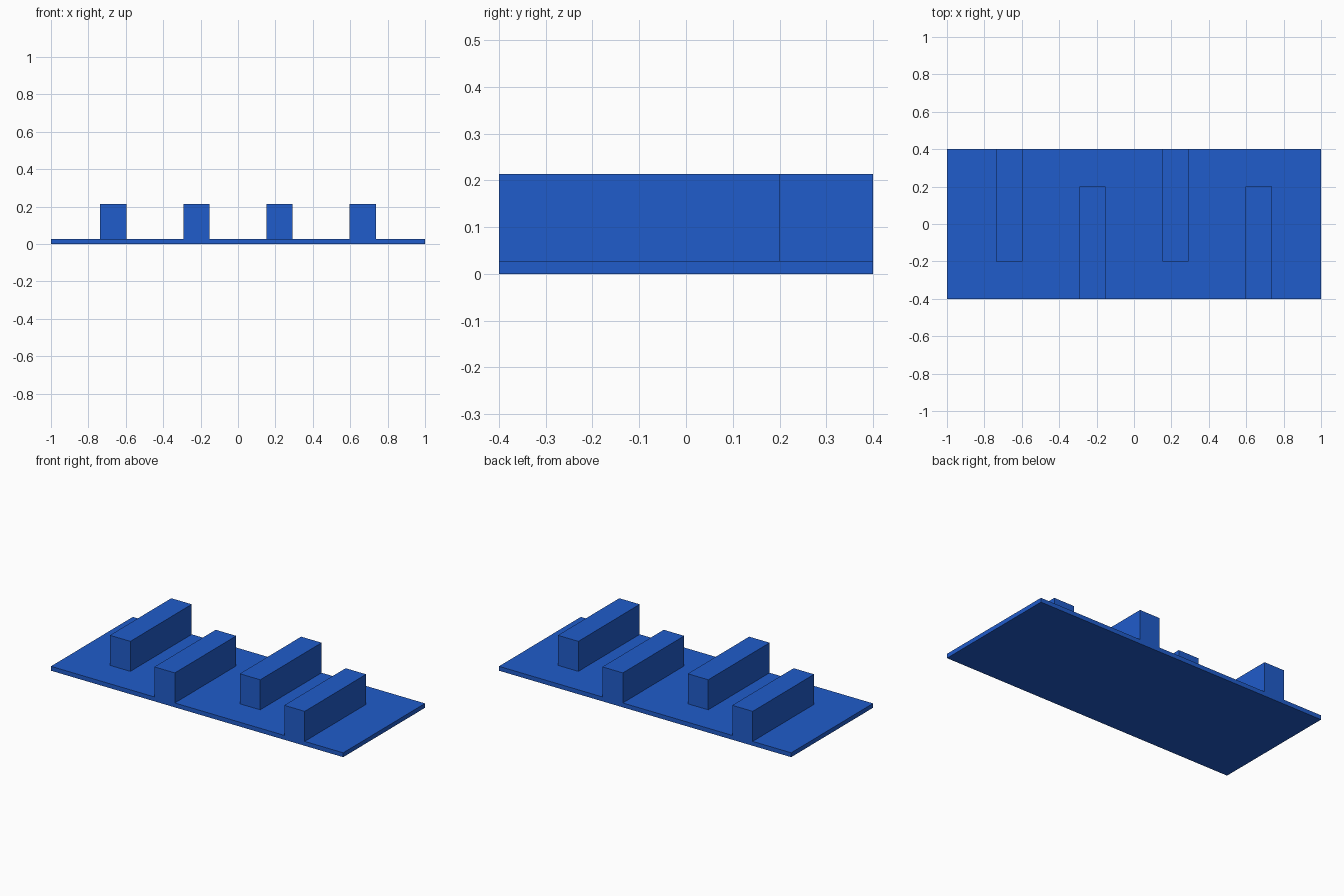
import bpy

cube = bpy.data.objects.get("Cube")
if cube:
    bpy.data.objects.remove(cube, do_unlink=True)

# Single blue material
blue = bpy.data.materials.new("blue")
blue.use_nodes = True
colour = (0.0144, 0.107, 0.597, 1)
blue.diffuse_color = colour
bsdf = next(n for n in blue.node_tree.nodes if n.type == "BSDF_PRINCIPLED")
bsdf.inputs["Base Color"].default_value = colour


def box(name, low, high):
    """Add a box spanning two opposite corners."""
    centre = [(a + b) / 2 for a, b in zip(low, high)]
    bpy.ops.mesh.primitive_cube_add(size=1, location=centre)
    obj = bpy.context.object
    obj.name = name
    obj.scale = [b - a for a, b in zip(low, high)]
    bpy.ops.object.transform_apply(location=False, rotation=False, scale=True)
    obj.data.materials.append(blue)
    return obj


HALF_DEPTH = 0.4
BASE_TOP = 0.027
WALL_TOP = 0.213
WALL_HALF = 0.07
SPACING = 2 / 4.5

# Thin base plate
box("base_plate", (-1, -HALF_DEPTH, 0), (1, HALF_DEPTH, BASE_TOP))

# Baffle walls, alternately flush with the back and front edges
for i in range(4):
    x = (i - 1.5) * SPACING
    if i % 2 == 0:
        name, y0, y1 = "back_baffle", -0.2, HALF_DEPTH
    else:
        name, y0, y1 = "front_baffle", -HALF_DEPTH, 0.2
    box(f"{name}_{i // 2 + 1}", (x - WALL_HALF, y0, BASE_TOP),
        (x + WALL_HALF, y1, WALL_TOP))
